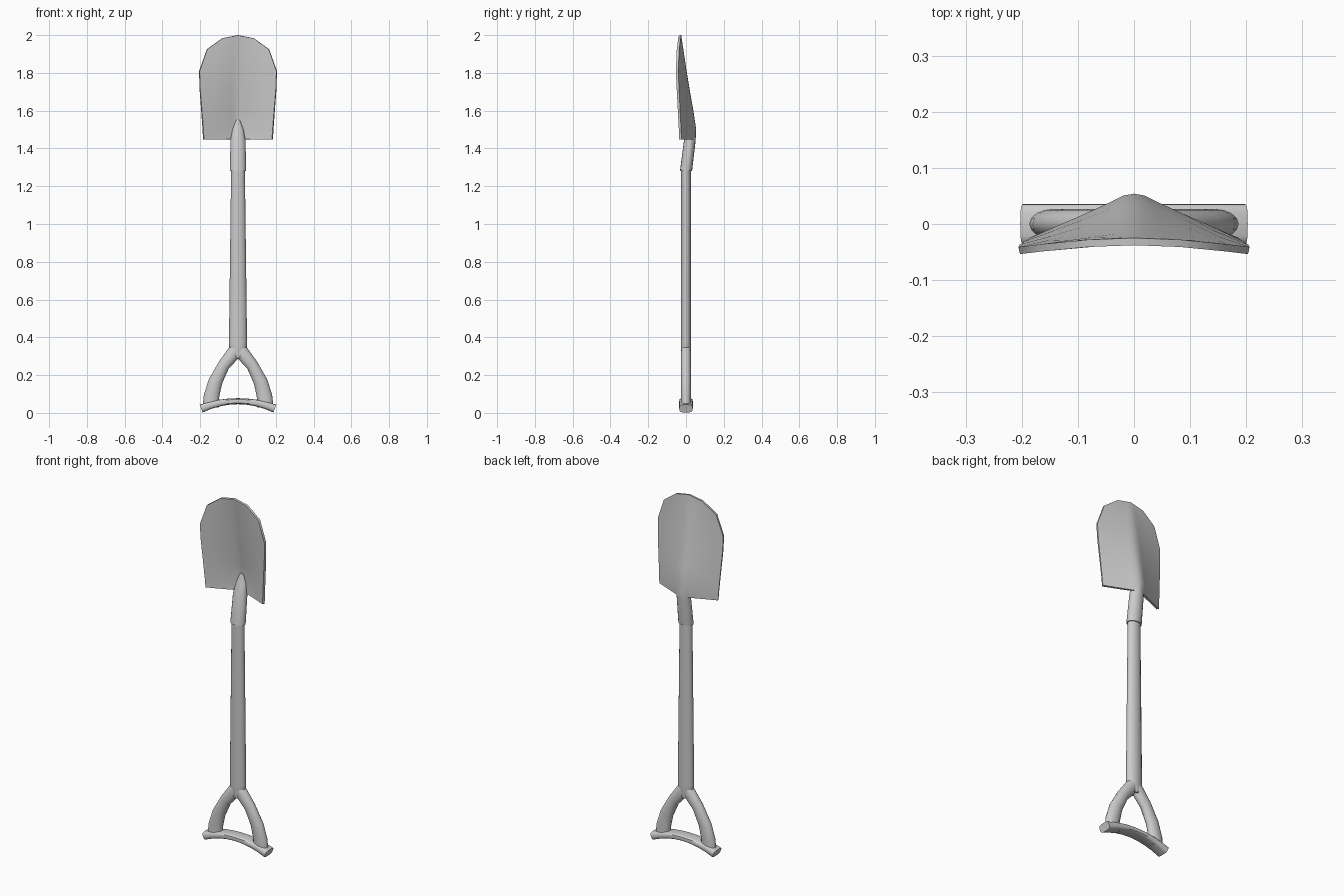
import bpy, bmesh
from math import sin, cos, pi, copysign

if "Cube" in bpy.data.objects:
    bpy.data.objects.remove(bpy.data.objects["Cube"])


def finish(name, bm, angle=40):
    me = bpy.data.meshes.new(name)
    bm.to_mesh(me)
    bm.free()
    ob = bpy.data.objects.new(name, me)
    bpy.context.collection.objects.link(ob)
    bpy.ops.object.select_all(action='DESELECT')
    bpy.context.view_layer.objects.active = ob
    ob.select_set(True)
    bpy.ops.object.shade_smooth_by_angle(angle=angle * pi / 180)
    return ob


def loft(name, rings, sides=16, power=1.0, mirror=False):
    """Rings: x, y, z, tilt of the wide axis in xz, half width, half depth."""
    bm = bmesh.new()
    loops = []
    for x, y, z, tilt, w, d in rings:
        loop = []
        for i in range(sides):
            a = 2 * pi * i / sides
            u = copysign(abs(cos(a)) ** power, cos(a)) * w
            v = copysign(abs(sin(a)) ** power, sin(a)) * d
            loop.append(bm.verts.new((x + u * cos(tilt), y + v, z + u * sin(tilt))))
        loops.append(loop)
    for a, b in zip(loops, loops[1:]):
        for i in range(sides):
            j = (i + 1) % sides
            bm.faces.new((a[i], a[j], b[j], b[i]))
    bm.faces.new(loops[0])
    bm.faces.new(loops[-1])
    bmesh.ops.recalc_face_normals(bm, faces=bm.faces)
    ob = finish(name, bm)
    if mirror:
        mod = ob.modifiers.new("Mirror", 'MIRROR')
        mod.use_mirror_merge = False
    return ob


# Wooden shaft, tapering upward
loft("shaft", [(0, 0, .29, 0, .02, .024), (0, 0, .335, 0, .046, .027),
               (0, 0, .37, 0, .048, .027), (0, 0, 1.32, 0, .036, .026)])

# Forked arms of the handle
loft("fork_arm", [(.012, 0, .335, .75, .034, .025), (.026, 0, .313, .78, .037, .027),
                  (.075, 0, .253, .65, .032, .027), (.12, 0, .165, .33, .037, .027),
                  (.140, 0, .09, .14, .041, .027), (.145, 0, .03, .05, .043, .027)],
     mirror=True)

# Arched grip bar: wide axis runs vertically, tilted along the arch
grip = []
for i in range(9):
    t = -1 + i / 4
    grip.append((.195 * t, 0, .062 - .039 * t * t, pi / 2 - .36 * t,
                 .016 + .006 * t * t, .036))
loft("grip", grip, 16, .55)

# Metal socket, leaning back into the blade
loft("socket", [(0, 0, 1.28, 0, .043, .032), (0, .020, 1.44, 0, .040, .031),
                (0, .033, 1.50, 0, .030, .020), (0, .033, 1.55, 0, .010, .006)])

# Blade: ridged sheet; rows of z, half width, edge y, ridge y
rows = [(1.448, .185, -.024, .049), (1.50, .188, -.026, .054),
        (1.60, .195, -.031, .039), (1.72, .204, -.037, .018),
        (1.81, .206, -.041, .003), (1.925, .165, -.036, -.014),
        (1.984, .083, -.028, -.023), (2.0, .002, -.025, -.025)]
section = [(0, 1), (.1, .96), (.2, .84), (.45, .57), (.72, .29), (1, 0)]
columns = [(-u, f) for u, f in section[:0:-1]] + section
bm = bmesh.new()
grid = [[bm.verts.new((w * u, e + (c - e) * f, z)) for u, f in columns]
        for z, w, e, c in rows]
for a, b in zip(grid, grid[1:]):
    for i in range(len(a) - 1):
        bm.faces.new((a[i], b[i], b[i + 1], a[i + 1]))
blade = finish("blade", bm)
solid = blade.modifiers.new("Thickness", 'SOLIDIFY')
solid.thickness = .013
solid.offset = -1
bpy.ops.object.modifier_apply(modifier="Thickness")
bpy.ops.object.shade_smooth_by_angle(angle=40 * pi / 180)
